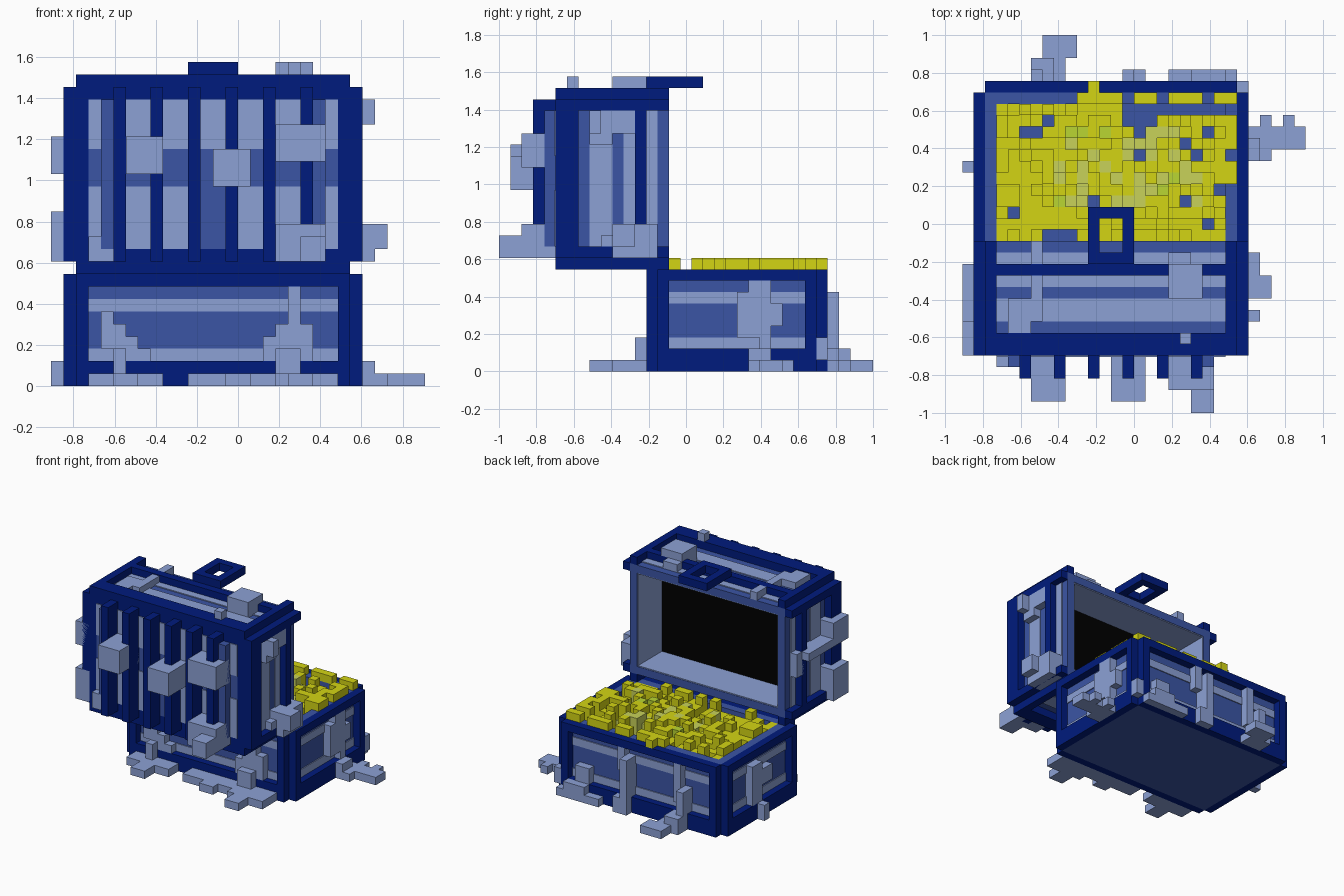
import bpy, bmesh, random

cube = bpy.data.objects.get("Cube")
if cube:
    bpy.data.objects.remove(cube)

U = 2 / 33      # size of one block
P = 0.12        # thickness of a painted plate, in blocks
random.seed(4)


def material(name, r, g, b):
    lin = [((c / 255 + 0.055) / 1.055) ** 2.4 if c > 10 else c / 255 / 12.92 for c in (r, g, b)]
    m = bpy.data.materials.new(name)
    m.use_nodes = True
    m.diffuse_color = (*lin, 1)
    bsdf = next(n for n in m.node_tree.nodes if n.type == 'BSDF_PRINCIPLED')
    bsdf.inputs["Base Color"].default_value = (*lin, 1)
    return m


navy = material("navy", 0, 27, 125)
blue = material("mid_blue", 59, 85, 165)
pale = material("pale_blue", 140, 161, 213)
black = material("black", 0, 0, 0)
gold = material("gold", 212, 213, 20)
lime = material("lime_gold", 186, 214, 50)
light_gold = material("pale_gold", 200, 210, 90)


def blocks(name, mats, boxes, pick=None):
    """Boxes as (x0, x1, y0, y1, z0, z1) in blocks, joined to one object."""
    bm = bmesh.new()
    for n, (x0, x1, y0, y1, z0, z1) in enumerate(boxes):
        vs = [bm.verts.new(((x - 15) * U, (y - 16.5) * U, z * U))
              for z in (z0, z1) for x, y in ((x0, y0), (x1, y0), (x1, y1), (x0, y1))]
        for f in ((3, 2, 1, 0), (4, 5, 6, 7), (0, 1, 5, 4), (1, 2, 6, 5), (2, 3, 7, 6), (3, 0, 4, 7)):
            face = bm.faces.new([vs[i] for i in f])
            face.material_index = pick[n] if pick else 0
    me = bpy.data.meshes.new(name)
    bm.to_mesh(me)
    bm.free()
    for m in mats:
        me.materials.append(m)
    ob = bpy.data.objects.new(name, me)
    bpy.context.collection.objects.link(ob)


def mirror(boxes, axis, total):
    """Add copies mirrored on one axis, where a maps to total - a."""
    out = list(boxes)
    for b in boxes:
        c = list(b)
        c[2 * axis], c[2 * axis + 1] = total - b[2 * axis + 1], total - b[2 * axis]
        out.append(tuple(c))
    return out


# Base: core with a lip round the treasure hollow
lip = mirror([(2, 3, 14, 28, 7, 9)], 0, 26) + mirror([(3, 23, 14, 15, 7, 9)], 1, 42)
blocks("base_core", [blue], [(2, 24, 14, 28, 0, 7)] + lip)

# Base frame: posts and rails on all four sides
ends = mirror([(1, 2, 14, 15, 0, 9), (1, 2, 27, 28, 0, 9), (1, 2, 15, 27, 0, 2), (1, 2, 15, 27, 8, 9)], 0, 26)
longs = mirror([(2, 3, 13, 14, 0, 9), (23, 24, 13, 14, 0, 9), (3, 23, 13, 14, 0, 2), (3, 23, 13, 14, 8, 9)], 1, 42)
blocks("base_frame", [navy], ends + longs)

# Base pale bands
bands = []
for z in (2, 6):
    bands += mirror([(2 - P, 2, 15, 27, z, z + 1)], 0, 26)
    bands += mirror([(3, 23, 14 - P, 14, z, z + 1)], 1, 42)
blocks("base_bands", [pale], bands)

# Open lid: solid back and a hollow rim
rim = mirror([(2, 3, 10, 15, 10, 24)], 0, 26) + mirror([(3, 23, 10, 15, 10, 11)], 2, 34)
blocks("lid_core", [blue], [(2, 24, 6, 10, 10, 24), (3, 23, 5, 6, 11, 23)] + rim)
blocks("lid_inside", [black], [(3, 23, 10, 10 + P, 11, 23)])
blocks("lid_lining", [pale], mirror([(3, 3 + P, 10 + P, 14.95, 11, 23)], 0, 26)
       + mirror([(3, 23, 10 + P, 14.95, 11, 11 + P)], 2, 34))

# Lid frame
side = mirror([(1, 2, 5, 15, 10, 11), (1, 2, 5, 15, 23, 24), (1, 2, 5, 7, 11, 23), (1, 2, 12, 13, 11, 23)], 0, 26)
top = mirror([(2, 3, 5, 15, 24, 25), (23, 24, 5, 15, 24, 25), (3, 23, 5, 7, 24, 25), (3, 23, 12, 13, 24, 25)], 2, 34)
face = mirror([(2, 3, 5, 6, 10, 24)], 0, 26) + mirror([(3, 23, 5, 6, 10, 11)], 2, 34)
blocks("lid_frame", [navy], side + top + face)
blocks("lid_slats", [navy], [(x, x + 1, 3, 5, 10, 24) for x in range(5, 21, 3)])
blocks("lid_side_strips", [blue], mirror([(4, 5, 4, 5, 11, 23)], 0, 26))

# Lid pale stripes on ends, top and underside
stripes = []
for y0, y1 in ((8, 10), (11, 12), (13, 14)):
    stripes += mirror([(2 - P, 2, y0, y1, 11, 23)], 0, 26)
    stripes += mirror([(3, 23, y0, y1, 24, 24 + P)], 2, 34)
blocks("lid_stripes", [pale], stripes)

# Lid pale panels between the slats
panels = []
for x0, x1 in [(3, 4), (22, 23)] + [(x, x + 2) for x in range(6, 20, 3)]:
    panels.append((x0, x1, 5 - P, 5, 19, 23))
    if x0 != 12:
        panels.append((x0, x1, 5 - P, 5, 11, 16))
blocks("lid_panels", [pale], panels)

# Latch loop
blocks("latch", [navy], [(11, 12, 13, 18, 25, 26), (14, 15, 13, 18, 25, 26),
                         (12, 14, 17, 18, 25, 26), (12, 14, 13, 14, 25, 26)])

# Treasure: uneven heap in the hollow, with some blocks on the lip
holes = {(5, 24), (6, 24), (7, 25), (15, 22), (4, 17), (7, 15), (8, 15), (9, 15), (19, 18), (22, 19),
         (19, 23), (20, 22), (21, 24), (23, 22), (14, 25), (15, 25), (16, 25), (15, 24), (11, 18), (21, 16)}
coins, tint = [], []
for x in range(3, 24):
    for y in range(15, 28):
        on_lip = x == 23 or y == 27
        if y == 27 and not (10 <= x < 14 or x in (15, 16, 18, 19, 20, 22, 23)):
            continue
        if (x, y) in holes or (y == 26 and x >= 14) or (x == 23 and y < 20):
            continue
        height = 10 if on_lip else random.choice((8, 9, 9, 10, 10))
        if y == 16:
            height = min(height, 9)
        coins.append((x, x + 1, y, y + 1, 9 if on_lip else 7, height))
        middle = 8 <= x <= 20 and 18 <= y <= 24
        tint.append(random.choice((0, 0, 0, 0, 1, 2, 2, 2)) if middle else 0)
coins.append((11, 12, 28, 29, 9, 10))
tint.append(0)
blocks("treasure", [gold, lime, light_gold], coins, tint)

# Growths on the lid
blocks("lid_front_growths", [pale], [
    (6, 9, 1, 5, 17, 20), (13, 16, 1, 5, 16, 19), (18, 22, 2, 5, 18, 21),
    (18, 22, 2, 5, 10, 13), (20, 22, 0, 4, 10, 12), (3, 5, 4, 5, 10, 12)])
blocks("lid_top_growths", [pale], [
    (18, 21, 10, 13, 24, 26), (18, 20, 13, 14, 24, 25), (19, 20, 6, 7, 25, 26),
    (4, 6, 7, 10, 24, 24.9), (6, 7, 8, 12, 24, 24.9), (6, 7, 13, 15, 24, 25)])
blocks("lid_end_growths", [pale], [
    (0, 2, 5, 8, 17, 20), (1, 2, 8, 14, 17, 18), (0, 1, 8, 13, 17, 18), (1, 2, 12, 14, 15, 17),
    (0, 2, 5, 8, 10, 14),
    (24, 25, 8, 12, 21, 23), (25, 26, 8, 9, 21, 23), (24, 25, 8, 10, 20, 21),
    (24, 26, 10, 14, 10, 13), (26, 27, 10, 12, 11, 13), (24, 25, 9, 11, 11, 12)])

# Growths on the base and the ground beside it
blocks("base_front_growths", [pale], [
    (3, 9, 11, 13, 0, 1), (5, 7, 9, 11, 0, 1), (11, 18, 11, 13, 0, 1), (14, 16, 10, 11, 0, 1),
    (18, 23, 10, 13, 0, 1), (19, 21, 8, 10, 0, 1),
    (4, 5, 13, 14, 4, 6), (4, 6, 13, 14, 3, 5), (5, 7, 13, 14, 2, 4), (7, 8, 13, 14, 2, 3), (5, 6, 12, 13, 1, 3),
    (19, 20, 13, 14, 5, 8), (18, 21, 13, 14, 2, 5), (17, 18, 13, 14, 2, 4), (18, 20, 12, 13, 1, 3)])
blocks("base_end_growths", [pale], [
    (24, 25, 22, 24, 7, 8), (24, 25, 21, 24, 3, 7), (24, 25, 24, 25, 4, 6), (24, 25, 23, 24, 2, 3),
    (25, 26, 22, 24, 1, 2), (24, 25, 28, 29, 1, 3),
    (25, 30, 23, 25, 0, 1), (25, 27, 22, 23, 0, 1), (26, 27, 25, 26, 0, 1), (28, 29, 25, 26, 0, 1),
    (1, 2, 21, 23, 2, 7), (1, 2, 19, 22, 4, 6), (0, 1, 21, 22, 0, 2)])
blocks("base_back_growths", [pale], [
    (6, 9, 29, 31, 0, 1), (7, 10, 31, 33, 0, 1), (6, 8, 29, 31, 1, 2), (6, 7, 28, 30, 2, 5),
    (7, 8, 28, 29, 3, 8), (14, 15, 28, 30, 2, 7), (14, 16, 29, 30, 0, 2), (15, 16, 28, 29, 5, 8),
    (18, 24, 29, 30, 0, 1), (20, 23, 29, 30, 1, 2), (20, 22, 28, 29, 2, 4)])
